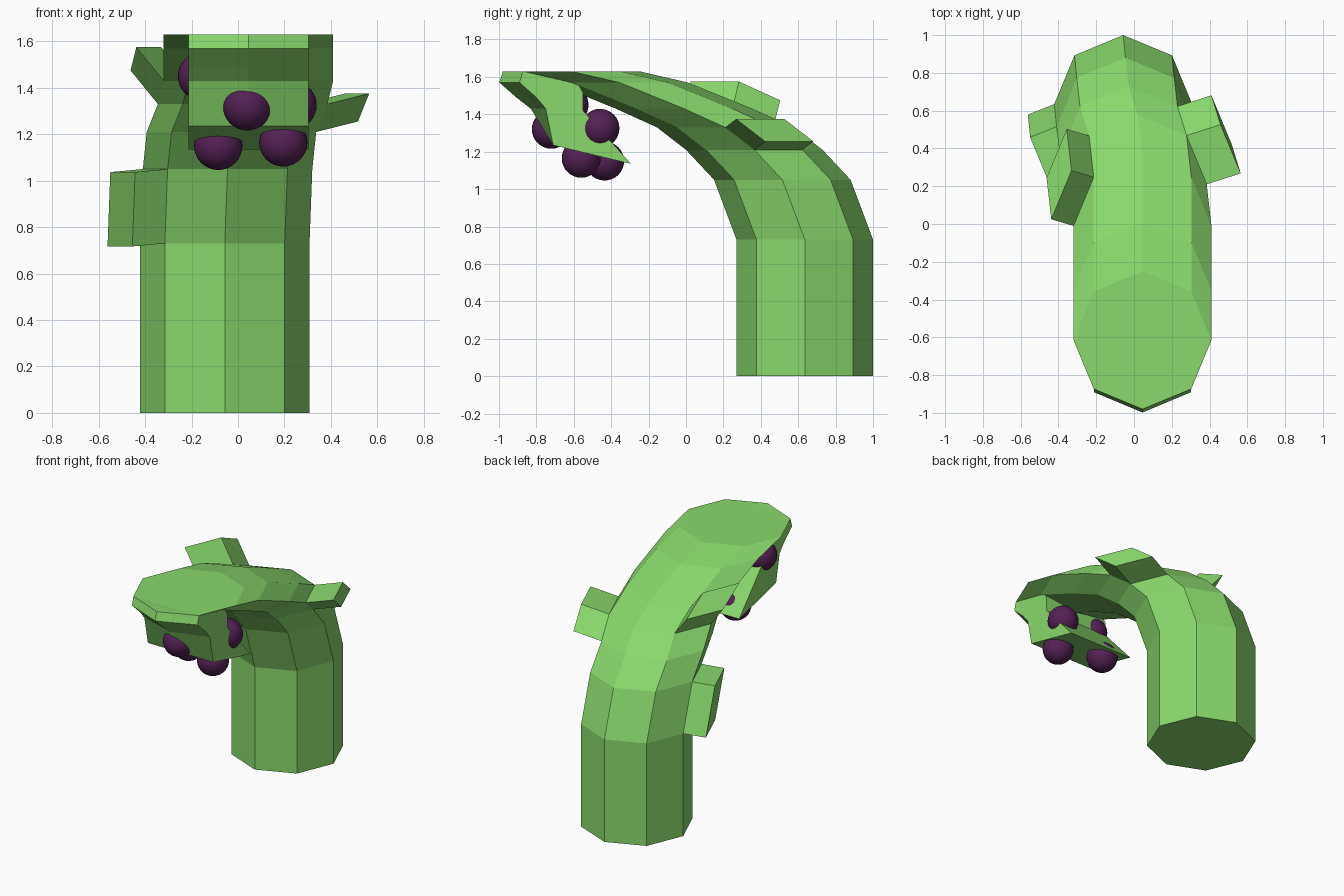
import bpy, bmesh, math
from mathutils import Vector

if "Cube" in bpy.data.objects:
    bpy.data.objects.remove(bpy.data.objects["Cube"])


def material(name, color):
    m = bpy.data.materials.new(name)
    m.diffuse_color = color
    m.use_nodes = True
    m.node_tree.nodes["Principled BSDF"].inputs["Base Color"].default_value = m.diffuse_color
    return m


GREEN = material("leaf_green", (0.25, 0.69, 0.15, 1))
PURPLE = material("fruit_purple", (0.09, 0.015, 0.09, 1))


def finish(bm, name, mat):
    bmesh.ops.recalc_face_normals(bm, faces=bm.faces)
    me = bpy.data.meshes.new(name)
    bm.to_mesh(me)
    bm.free()
    me.materials.append(mat)
    ob = bpy.data.objects.new(name, me)
    bpy.context.collection.objects.link(ob)
    return ob


def loft(bm, rings):
    """Skin closed rings of points, capping both ends; returns faces per band."""
    vs = [[bm.verts.new(p) for p in r] for r in rings]
    n = len(vs[0])
    bands = [[bm.faces.new((a[i], a[(i + 1) % n], b[(i + 1) % n], b[i]))
              for i in range(n)] for a, b in zip(vs, vs[1:])]
    bm.faces.new(vs[0][::-1])
    bm.faces.new(vs[-1])
    return bands


# Trunk: level octagons whose centres bend forward
R = 0.365
centres = [(-0.057, 0.635, 0), (-0.057, 0.635, 0.73), (-0.045, 0.515, 1.05),
           (-0.028, 0.365, 1.21), (0.02, 0.21, 1.33), (0.045, -0.01, 1.43),
           (0.045, -0.355, 1.57), (0.045, -0.615, 1.63)]
bm = bmesh.new()
bands = loft(bm, [[(x + R * math.cos(k * math.pi / 4), y + R * math.sin(k * math.pi / 4), z)
                   for k in range(8)] for x, y, z in centres])
# Stubs pulled out of single trunk faces: band, side, offset
for band, side, off in [(1, 4, (-0.14, -0.056, -0.013)),
                        (4, 3, (-0.118, 0.035, 0.145)),
                        (3, 0, (0.18, 0.058, 0.045))]:
    ext = bmesh.ops.extrude_discrete_faces(bm, faces=[bands[band][side]])
    bmesh.ops.translate(bm, vec=Vector(off), verts=ext["faces"][0].verts)
finish(bm, "trunk", GREEN)

# Fruit stalk: hangs from the front rim and hooks back
# each row: outer y, outer z, ridge depth, inner y, inner z
rows = [(-0.872, 1.63, 0.107, -0.60, 1.605), (-0.89, 1.57, 0.108, -0.58, 1.57),
        (-0.80, 1.49, 0.107, -0.55, 1.515), (-0.75, 1.43, 0.08, -0.55, 1.42),
        (-0.71, 1.235, 0.0, -0.42, 1.275), (-0.295, 1.135, 0.0, -0.303, 1.145)]
xl, xm, xr = -0.213, 0.045, 0.303
bm = bmesh.new()
loft(bm, [[(xl, y, z), (xm, y - d, z), (xr, y, z), (xr, yi, zi), (xm, yi, zi), (xl, yi, zi)]
          for y, z, d, yi, zi in rows])
finish(bm, "fruit_stalk", GREEN)

# Round fruit clustered on the stalk
for i, p in enumerate([(0.04, -0.72, 1.32), (0.235, -0.46, 1.325), (0.195, -0.56, 1.165),
                       (-0.085, -0.435, 1.15), (-0.155, -0.625, 1.45)]):
    bm = bmesh.new()
    bmesh.ops.create_uvsphere(bm, u_segments=32, v_segments=16, radius=0.104)
    for f in bm.faces:
        f.smooth = True
    finish(bm, f"fruit_{i + 1}", PURPLE).location = p
